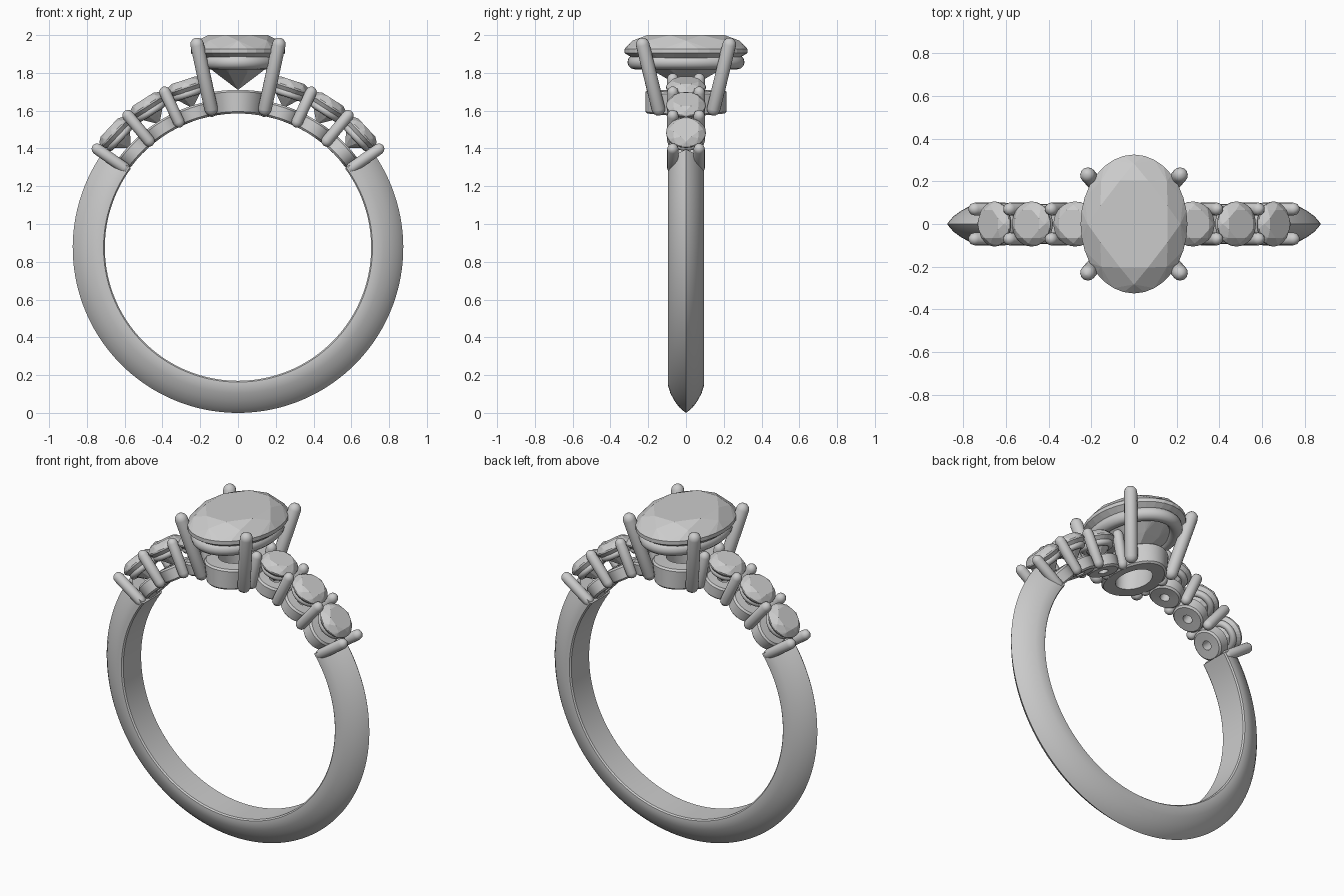
import bpy, bmesh
from math import sin, cos, pi, radians
from mathutils import Vector, Matrix

if "Cube" in bpy.data.objects:
    bpy.data.objects.remove(bpy.data.objects["Cube"])

CENTRE = Vector((0, 0, 0.875))


def finish(name, bm, smooth=True):
    bmesh.ops.recalc_face_normals(bm, faces=bm.faces)
    mesh = bpy.data.meshes.new(name)
    bm.to_mesh(mesh)
    bm.free()
    ob = bpy.data.objects.new(name, mesh)
    bpy.context.collection.objects.link(ob)
    if smooth:
        bpy.ops.object.select_all(action='DESELECT')
        ob.select_set(True)
        bpy.context.view_layer.objects.active = ob
        bpy.ops.object.shade_smooth_by_angle(angle=radians(40))
    return ob


def skin(name, rings, loop):
    """Join closed rings of points; loop the stack or cap its ends."""
    bm = bmesh.new()
    vs = [[bm.verts.new(p) for p in ring] for ring in rings]
    n = len(vs[0])
    for i in range(len(vs) if loop else len(vs) - 1):
        a, b = vs[i], vs[(i + 1) % len(vs)]
        for j in range(n):
            bm.faces.new((a[j], a[(j + 1) % n], b[(j + 1) % n], b[j]))
    if not loop:
        bm.faces.new(vs[0])
        bm.faces.new(vs[-1])
    return finish(name, bm)


def polar(a, r, y=0.0):
    return CENTRE + Vector((r * cos(a), y, r * sin(a)))


def frame(a):
    """Local z points outward from the finger hole at angle a."""
    return Matrix.Translation(CENTRE) @ Matrix.Rotation(pi / 2 - a, 4, 'Y')


def ellipse(rx, ry, z, n, turn=0.0):
    return [Vector((rx * cos(2 * pi * (i + turn) / n),
                    ry * sin(2 * pi * (i + turn) / n), z)) for i in range(n)]


def stone(name, a, rx, ry, table, mid, girdle, low, culet):
    """Faceted brilliant cut as the hull of its corner points."""
    pts = ellipse(rx * .68, ry * .68, table, 8, .5)
    pts += ellipse(rx * .87, ry * .87, mid, 8)
    pts += ellipse(rx, ry, girdle, 32) + ellipse(rx, ry, low, 32)
    k = low - (low - culet) * .55
    pts += ellipse(rx * .5, ry * .5, k, 8, .5)
    pts.append(Vector((0, 0, culet)))
    bm = bmesh.new()
    for p in pts:
        bm.verts.new(frame(a) @ p)
    bmesh.ops.convex_hull(bm, input=bm.verts)
    bmesh.ops.dissolve_limit(bm, angle_limit=radians(1), verts=bm.verts, edges=bm.edges)
    return finish(name, bm, False)


def prong(name, p0, p1, r):
    """Round bar with domed ends."""
    axis = p1 - p0
    rot = axis.to_track_quat('Z', 'Y')
    h = axis.length
    prof = [(r * cos(t), r + r * sin(t)) for t in [radians(d) for d in (-86, -60, -30, 0)]]
    prof += [(r * cos(t), h - r + r * sin(t)) for t in [radians(d) for d in (0, 30, 60, 86)]]
    skin(name, [[p0 + rot @ v for v in ellipse(q, q, z, 16)] for q, z in prof], False)


def rail(name, a, rx, ry, r, z):
    """Oval wire under a stone."""
    rings = []
    for i in range(48):
        t = 2 * pi * i / 48
        rings.append([frame(a) @ Vector(((rx + r * cos(u)) * cos(t), (ry + r * cos(u)) * sin(t),
                                         z + r * sin(u)))
                      for u in [2 * pi * j / 12 for j in range(12)]])
    skin(name, rings, True)


def seat(name, a, rx, ry, hx, hy, r0, r1):
    """Pierced oval collar, bent to follow the finger hole."""
    rings = []
    b = .01
    for d, z in ((0, r0 + b), (0, r1 - b), (b, r1), (None, r1), (None, r0), (b, r0)):
        sx, sy = (hx, hy) if d is None else (rx - d, ry - d)
        rings.append([polar(a - v.x / .74, v.z, v.y) for v in ellipse(sx, sy, z, 40)])
    skin(name, rings, True)


# Knife-edged band, open at the top
half = [(.705, .085), (.712, .093), (.735, .094), (.77, .083), (.81, .062), (.845, .036), (.866, .012)]
section = half + [(.875, 0)] + [(r, -y) for r, y in reversed(half)]
start, end = radians(143.5), radians(396.5)
skin("band", [[polar(start + (end - start) * i / 120, r, y) for r, y in section]
              for i in range(121)], False)

# Three small stones with collars and rails on each shoulder
for side in (0, 1):
    tag = ("right", "left")[side]
    for k, deg in enumerate((43, 57.5, 72)):
        a = radians(180 - deg if side else deg)
        stone(f"{tag}_side_stone_{k}", a, .105, .105, .932, .918, .897, .888, .775)
        rail(f"{tag}_side_rail_{k}", a, .072, .072, .02, .857)
        seat(f"{tag}_side_seat_{k}", a, .092, .092, .028, .028, .71, .79)
    # Shared prong pairs between the stones
    for k, deg in enumerate((35, 50.2, 64.8, 79)):
        a = radians(180 - deg if side else deg)
        for y in (-.07, .07):
            prong(f"{tag}_side_prong_{k}", polar(a, .705, y), polar(a, .94, y), .03)

# Large oval stone with its rail, collar and four splayed prongs
stone("centre_stone", pi / 2, .25, .325, 1.125, 1.096, 1.052, 1.03, .835)
rail("centre_rail", pi / 2, .19, .272, .038, .982)
seat("centre_seat", pi / 2, .15, .215, .085, .125, .71, .835)
for sx in (-1, 1):
    for sy in (-1, 1):
        prong("centre_prong", Vector((sx * .135, sy * .138, 1.575)),
              Vector((sx * .224, sy * .238, 1.985)), .036)
